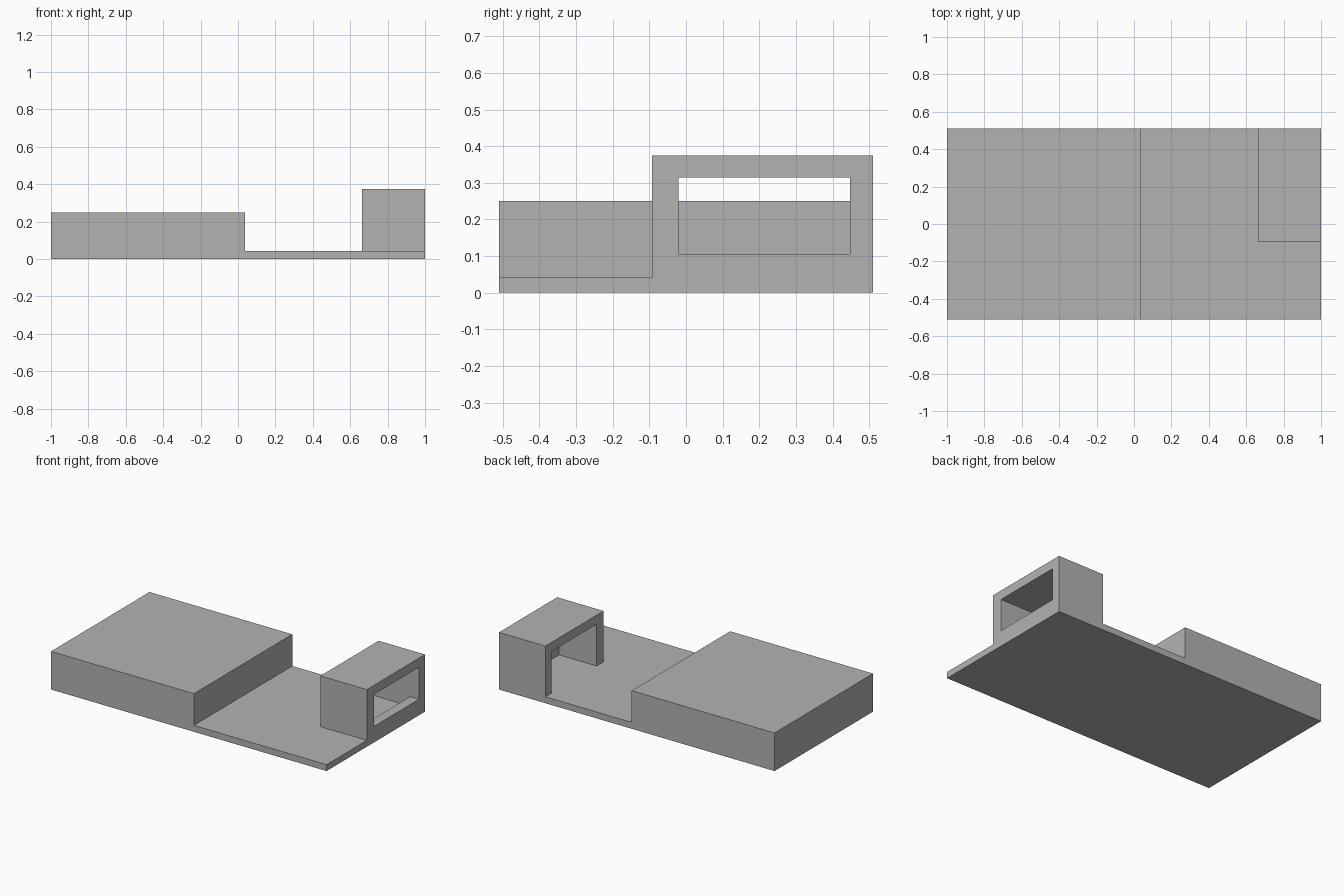
import bpy
import bmesh
from mathutils import Matrix, Vector

default = bpy.data.objects.get("Cube")
if default:
    bpy.data.objects.remove(default, do_unlink=True)

# Single grey material
grey = bpy.data.materials.new("plain grey")
grey.use_nodes = True
colour = (0.45, 0.45, 0.45, 1)
grey.diffuse_color = colour
grey.node_tree.nodes["Principled BSDF"].inputs["Base Color"].default_value = colour


def box(name, low, high):
    """Flat-shaded box between two corners."""
    low, high = Vector(low), Vector(high)
    bm = bmesh.new()
    bmesh.ops.create_cube(bm, size=1, matrix=Matrix.Translation((low + high) / 2)
                          @ Matrix.Diagonal((*(high - low), 1)))
    mesh = bpy.data.meshes.new(name)
    bm.to_mesh(mesh)
    bm.free()
    mesh.materials.append(grey)
    obj = bpy.data.objects.new(name, mesh)
    bpy.context.collection.objects.link(obj)
    return obj


def combine(target, tool, operation):
    """Apply a boolean and remove the tool."""
    mod = target.modifiers.new(operation, "BOOLEAN")
    mod.operation = operation
    mod.solver = "EXACT"
    mod.object = tool
    bpy.context.view_layer.objects.active = target
    bpy.ops.object.modifier_apply(modifier=mod.name)
    bpy.data.objects.remove(tool, do_unlink=True)


DEPTH = 0.51
FLOOR = 0.042
WALL_X = 0.935

# Thin base slab with the raised platform and the corner booth fused on
body = box("stepped_base", (-1, -DEPTH, 0), (1, DEPTH, FLOOR))
combine(body, box("platform", (-1, -DEPTH, 0), (0.037, DEPTH, 0.25)), "UNION")
combine(body, box("booth", (0.663, -0.093, 0), (1, DEPTH, 0.375)), "UNION")

# Booth interior, open to the floor on the inner side
combine(body, box("interior_cutter", (0.5, -0.02, FLOOR), (WALL_X, 0.448, 0.315)),
        "DIFFERENCE")

# Window above the sill of the outer wall
combine(body, box("window_cutter", (0.8, -0.02, 0.105), (1.2, 0.448, 0.315)),
        "DIFFERENCE")
